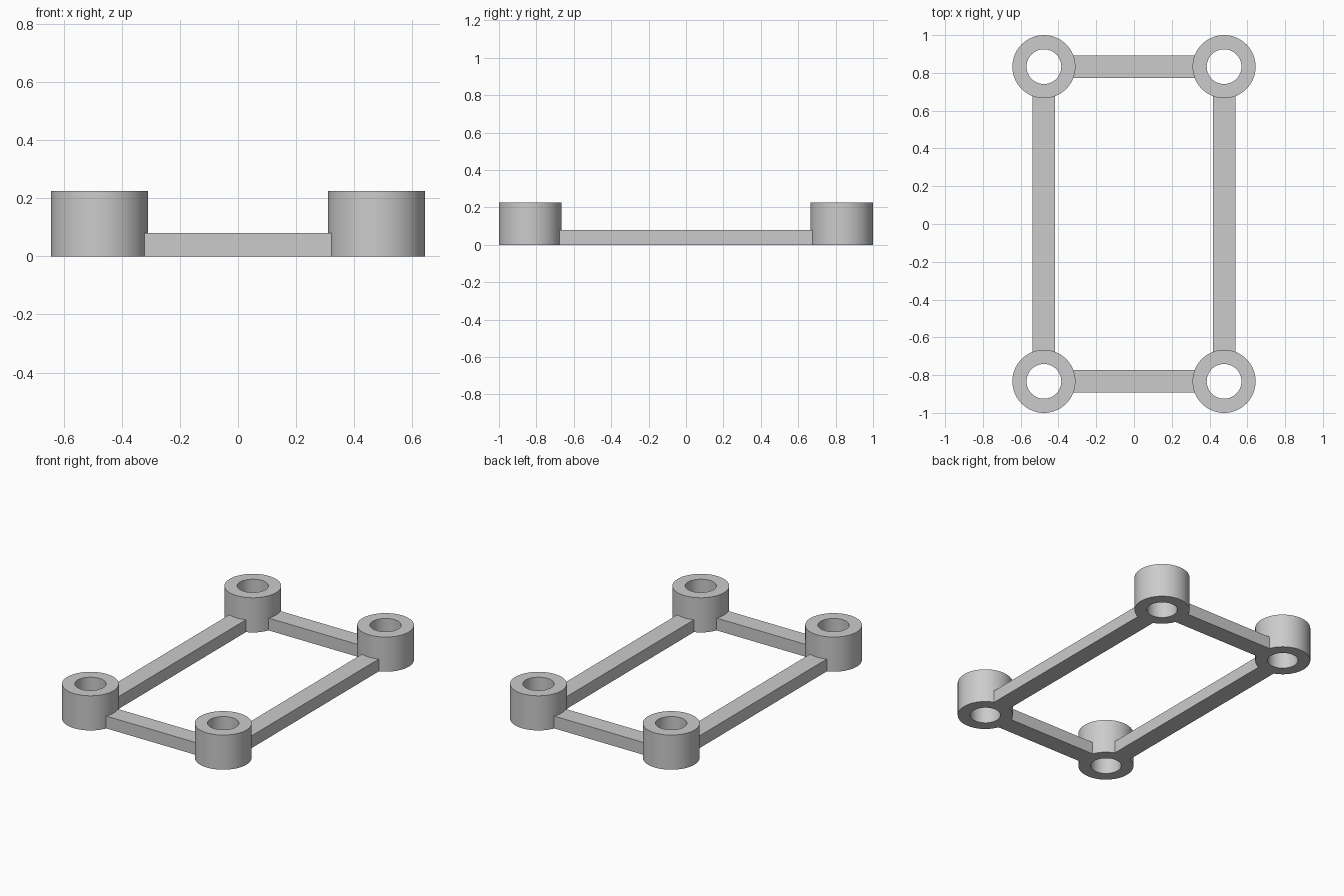
import bpy, bmesh, math

cube = bpy.data.objects.get("Cube")
if cube:
    bpy.data.objects.remove(cube)

CX, CY = 0.477, 0.833            # post centres
R_OUT, R_IN, POST_H = 0.167, 0.092, 0.225
BAR_W, BAR_H = 0.12, 0.08
SEGMENTS = 64

grey = bpy.data.materials.new("plain grey")
grey.use_nodes = True
colour = (0.6, 0.6, 0.6, 1)
grey.diffuse_color = colour
grey.node_tree.nodes["Principled BSDF"].inputs["Base Color"].default_value = colour


def add_object(name, bm, location):
    mesh = bpy.data.meshes.new(name)
    bmesh.ops.recalc_face_normals(bm, faces=bm.faces)
    bm.to_mesh(mesh)
    bm.free()
    mesh.materials.append(grey)
    obj = bpy.data.objects.new(name, mesh)
    obj.location = location
    bpy.context.collection.objects.link(obj)
    return obj


def add_post(name, x, y):
    """Hollow round post: a rectangular wall section spun about z."""
    bm = bmesh.new()
    section = [(R_IN, 0), (R_OUT, 0), (R_OUT, POST_H), (R_IN, POST_H)]
    verts = [bm.verts.new((r, 0, z)) for r, z in section]
    edges = [bm.edges.new((verts[i], verts[(i + 1) % 4])) for i in range(4)]
    bmesh.ops.spin(bm, geom=verts + edges, cent=(0, 0, 0), axis=(0, 0, 1),
                   angle=math.tau, steps=SEGMENTS, use_merge=True)
    bmesh.ops.remove_doubles(bm, verts=bm.verts, dist=0.0001)
    obj = add_object(name, bm, (x, y, 0))
    bpy.ops.object.select_all(action="DESELECT")
    obj.select_set(True)
    bpy.context.view_layer.objects.active = obj
    bpy.ops.object.shade_smooth_by_angle(angle=math.radians(30))


def add_bar(name, x, y, size_x, size_y):
    bm = bmesh.new()
    bmesh.ops.create_cube(bm, size=1)
    bmesh.ops.scale(bm, vec=(size_x, size_y, BAR_H), verts=bm.verts)
    add_object(name, bm, (x, y, BAR_H / 2))


# Hollow corner posts
for side, sx in (("left", 1), ("right", -1)):
    for end, sy in (("front", -1), ("back", 1)):
        add_post(f"{end}_{side}_post", sx * CX, sy * CY)

# Connecting bars, ending just inside the post walls
reach = math.sqrt(R_OUT ** 2 - (BAR_W / 2) ** 2) - 0.002
for side, sx in (("left", 1), ("right", -1)):
    add_bar(f"{side}_bar", sx * CX, 0, BAR_W, 2 * (CY - reach))
for end, sy in (("front", -1), ("back", 1)):
    add_bar(f"{end}_bar", 0, sy * CY, 2 * (CX - reach), BAR_W)
